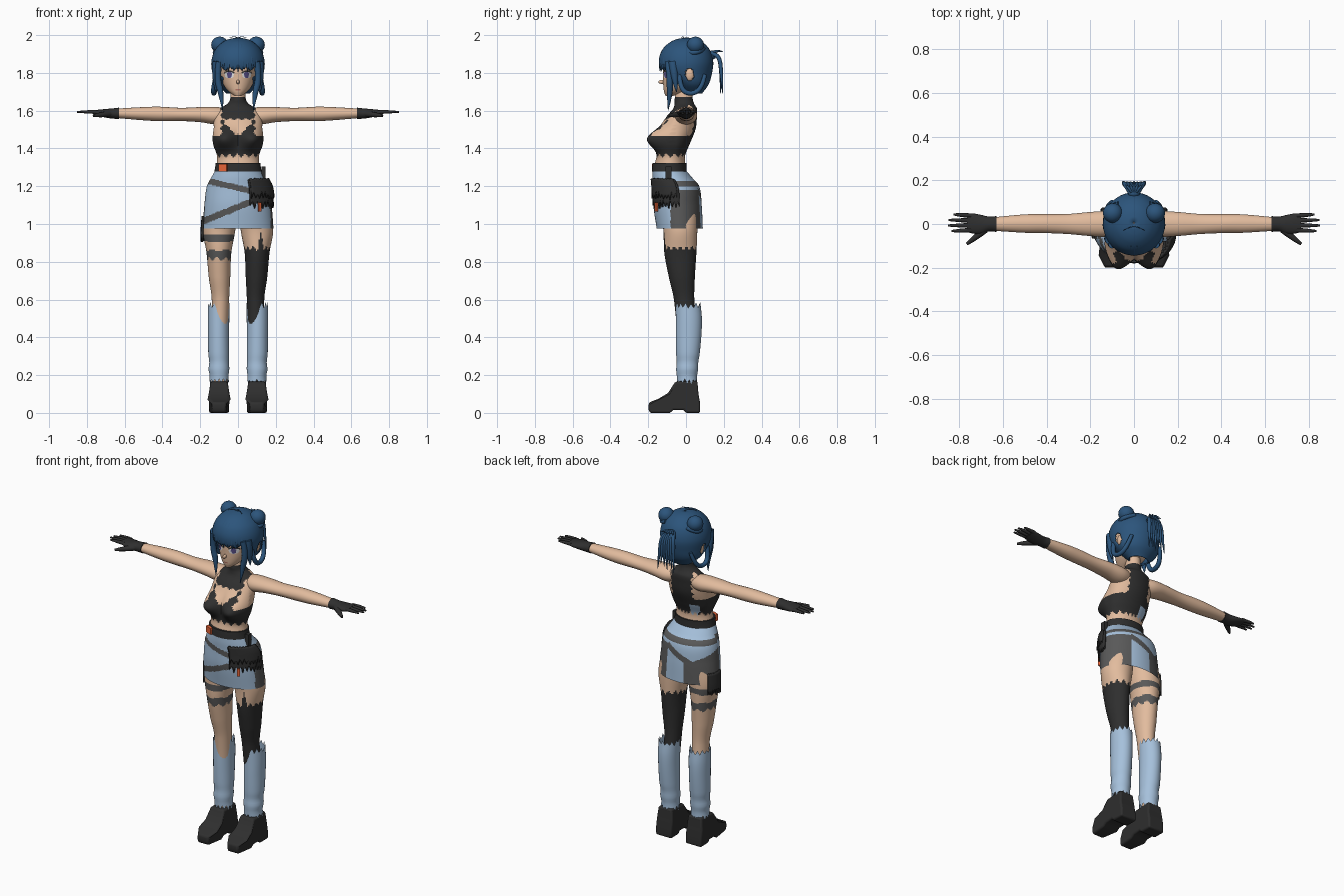
import bpy, bmesh, math, random
from math import sin, cos, radians, degrees, atan2, exp
from mathutils import Vector

random.seed(4)
if "Cube" in bpy.data.objects:
    bpy.data.objects.remove(bpy.data.objects["Cube"])


def material(name, *rgb):
    m = bpy.data.materials.new(name)
    m.use_nodes = True
    m.diffuse_color = (*rgb, 1)
    m.node_tree.nodes["Principled BSDF"].inputs["Base Color"].default_value = (*rgb, 1)
    return m


SKIN = material("skin", .76, .50, .34)
HAIR = material("blue hair", .025, .09, .2)
BLACK = material("charcoal cloth", .028, .028, .028)
GREY = material("grey cloth", .1, .1, .1)
DENIM = material("pale blue cloth", .38, .53, .71)
ORANGE = material("orange", .8, .13, .04)
WHITE = material("eye white", .85, .85, .85)
IRIS = material("violet iris", .1, .08, .25)
ROSE = material("lip rose", .5, .2, .15)


def finish(name, bm, mats):
    bmesh.ops.recalc_face_normals(bm, faces=bm.faces)
    me = bpy.data.meshes.new(name)
    bm.to_mesh(me)
    bm.free()
    for m in mats:
        me.materials.append(m)
    me.shade_smooth()
    me.set_sharp_from_angle(angle=radians(45))
    ob = bpy.data.objects.new(name, me)
    bpy.context.collection.objects.link(ob)
    return ob


def sample(keys, t):
    """Smooth interpolation of (t, centre u, centre v, radius u, radius v)."""
    i = max(k for k in range(len(keys) - 1) if k == 0 or keys[k][0] <= t)
    a, b = keys[i], keys[i + 1]
    p, q = keys[max(i - 1, 0)], keys[min(i + 2, len(keys) - 1)]
    h = b[0] - a[0]
    s = (t - a[0]) / h
    out = []
    for c in range(1, 5):
        ma = (b[c] - p[c]) / (b[0] - p[0]) * h
        mb = (q[c] - a[c]) / (q[0] - a[0]) * h
        d = b[c] - a[c]
        out.append(a[c] + s * ma + s * s * (3 * d - 2 * ma - mb) + s ** 3 * (ma + mb - 2 * d))
    return out


def loft(name, keys, mats, axis="z", n=32, rows=24, arc=None, jag=(0, 0), side=1,
         paint=None, warp=None):
    """Skin of elliptical sections; jag tears the ends, paint picks a slot (-1 cuts)."""
    bm = bmesh.new()
    grid = []
    cols = n + 1 if arc else n
    a0, a1 = arc or (0, 360)
    for r in range(rows + 1):
        t = keys[0][0] + (keys[-1][0] - keys[0][0]) * r / rows
        cu, cv, ru, rv = sample(keys, t)
        ring = []
        for j in range(cols):
            a = radians(a0 + (a1 - a0) * j / n)
            tear = jag[0] if r == 0 else jag[1] if r == rows else 0
            w = t + tear * (1 if j % 2 else -1) * random.uniform(.3, 1)
            u, v = cu + max(ru, .001) * cos(a), cv + max(rv, .001) * sin(a)
            co = {"z": (u, v, w), "x": (w, u, v), "y": (u, w, v)}[axis]
            co = warp(*co) if warp else co
            ring.append(bm.verts.new((co[0] * side, co[1], co[2])))
        grid.append(ring)
    for lo, hi in zip(grid, grid[1:]):
        for j in range(n):
            k = (j + 1) % cols
            bm.faces.new((lo[j], lo[k], hi[k], hi[j]))
    if not arc and not any(jag) and not (paint and name in ("hair", "skirt")):
        bm.faces.new(grid[0])
        bm.faces.new(grid[-1])
    if paint:
        cut = []
        for f in bm.faces:
            slot = paint(*f.calc_center_median())
            if slot < 0:
                cut.append(f)
            else:
                f.material_index = slot
        bmesh.ops.delete(bm, geom=cut, context="FACES")
    return finish(name, bm, mats)


def blob(name, loc, size, mat):
    bm = bmesh.new()
    bmesh.ops.create_uvsphere(bm, u_segments=24, v_segments=14, radius=1)
    for v in bm.verts:
        v.co = Vector(loc) + v.co * Vector(size)
    return finish(name, bm, [mat])


def box(name, loc, size, mat, turn=0):
    bm = bmesh.new()
    bmesh.ops.create_cube(bm, size=1)
    for v in bm.verts:
        v.co *= Vector(size)
    ob = finish(name, bm, [mat])
    ob.location, ob.rotation_euler.z = loc, radians(turn)
    return ob


def strand(name, pts, width, mat, tip=.1, root=1):
    """Tapered tube along a smooth path."""
    cu = bpy.data.curves.new(name, "CURVE")
    cu.dimensions, cu.bevel_depth, cu.bevel_resolution = "3D", width, 3
    cu.use_fill_caps = True
    sp = cu.splines.new("NURBS")
    sp.points.add(len(pts) - 1)
    for i, (p, c) in enumerate(zip(sp.points, pts)):
        p.co = (*c, 1)
        p.radius = root if i == 0 else tip if i == len(pts) - 1 else 1
    sp.order_u, sp.use_endpoint_u, sp.resolution_u = 3, True, 8
    cu.materials.append(mat)
    ob = bpy.data.objects.new(name, cu)
    bpy.context.collection.objects.link(ob)


def zig(v, period, amp):
    return amp * (4 * abs((v / period) % 1 - .5) - 1)


# Torso with halter top, chest window, open shoulders and a back patch
def bust(x, y, z):
    if y < -.06:
        g = exp(-((abs(x) - .07) ** 2 + (z - 1.45) ** 2) / .0032)
        return x * (1 + .16 * g), y - .07 * g, z
    return x, y, z


def torso_paint(x, y, z):
    a = degrees(atan2(y + .06, x))
    if z < 1.362 + zig(a, 23, .012) or z > 1.675:
        return 0
    if y < -.05 and 1.47 < z < 1.555 + zig(x, .04, .006) and abs(x) < .012 + (z - 1.465) * .8 + zig(z, .03, .006):
        return 0
    if z > 1.465 and abs(x) > .088 + zig(z, .035, .008) - (.02 if y > .01 else 0):
        return 0
    if y > -.02 and -.085 < x < -.03 and z < 1.425:
        return 2
    return 1


loft("torso", [(1.22, 0, -.08, .12, .08), (1.30, 0, -.085, .115, .083), (1.36, 0, -.08, .11, .075),
               (1.42, 0, -.067, .125, .085), (1.50, 0, -.045, .128, .095), (1.57, 0, -.022, .125, .08),
               (1.61, 0, -.005, .10, .063), (1.635, 0, -.008, .058, .052), (1.66, 0, -.012, .042, .048),
               (1.73, 0, -.008, .038, .042)],
     [SKIN, BLACK, DENIM], n=96, rows=116, paint=torso_paint, warp=bust)


# Skirt with wrapped stripes
def skirt_paint(x, y, z):
    a = degrees(atan2(y + .045, x))
    a = a + 360 if a < -90 else a
    if a < -12 or a > 188:
        return int(abs(z - 1.191 + .227 * x) < .016 and x < .08 or abs(z - 1.09 - .41 * x) < .018)
    vee = 1.09 + abs(a - 130) * .0011
    if abs(z - 1.212) < .014:
        return 1
    if a < 55:
        return int(z < 1.18)
    if a < 108:
        return int(abs(z - vee) < .02)
    return int(z < vee + .02)


SKIRT = [(.975, 0, -.033, .188, .122), (1.1, 0, -.045, .178, .128), (1.2, 0, -.052, .165, .122),
         (1.245, 0, -.072, .142, .105), (1.28, 0, -.087, .122, .09)]
loft("skirt", SKIRT, [DENIM, GREY], n=112, rows=64, paint=skirt_paint)

# Belt, buckle, hip pouches and straps
loft("belt", [(1.278, 0, -.088, .125, .092), (1.3, 0, -.088, .121, .091), (1.322, 0, -.087, .119, .09)],
     [BLACK], n=48, rows=3)
box("buckle", (-.078, -.163, 1.298), (.046, .018, .038), ORANGE, -22)


def shell(name, lo, hi, arc, grow, mat):
    keys = [(lo + (hi - lo) * i / 3,) for i in range(4)]
    keys = [(t, cu, cv, ru + grow, rv + grow)
            for (t,) in keys for cu, cv, ru, rv in [sample(SKIRT, max(t, .975))]]
    ob = loft(name, keys, [mat], n=18, rows=8, arc=arc, jag=(.025, .004))
    ob.modifiers.new("thickness", "SOLIDIFY").thickness = .012


shell("hip_pouch", 1.105, 1.235, (-70, 5), .012, BLACK)
shell("pouch_flap", 1.15, 1.24, (-68, 0), .02, BLACK)
shell("right_hip_pouch", .93, 1.04, (150, 192), .01, BLACK)
box("pouch_strap", (.135, -.093, 1.255), (.022, .03, .1), BLACK)
box("pouch_tag", (.115, -.158, 1.09), (.016, .012, .045), ORANGE, 35)


# Legs: torn stocking on the left, thigh straps on the right
def leg_paint(x, y, z):
    a = degrees(atan2(y + .03, abs(x) - .1))
    if x > 0:
        spike = .08 * max(0, 1 - abs(a + 75) / 12)
        return int(z < .872 + zig(a, 26, .012) + spike)
    low = .815 + zig(a, 40, .012) < z < .862 + zig(a, 60, .005)
    return 2 if low or abs(z - .927 - .004 * sin(radians(a))) < .017 else 0


LEG = [(.12, .1, .01, .04, .042), (.35, .1, .01, .045, .052), (.6, .093, -.01, .046, .054),
       (.72, .098, -.022, .057, .069), (.85, .101, -.03, .066, .085), (.97, .1, -.03, .086, .09),
       (1.1, .082, -.04, .08, .1)]
SOCK = [(.165, .1, .006, .052, .053), (.2, .1, .005, .05, .054), (.23, .101, .006, .055, .058),
        (.27, .1, .008, .052, .057), (.31, .102, .01, .055, .062), (.42, .103, .014, .056, .068),
        (.5, .103, .015, .057, .069), (.57, .102, .012, .057, .066)]
BOOT = [(-.2, .02), (-.196, .055), (-.145, .075), (-.095, .105), (-.057, .165), (.06, .17), (.066, .1),
        (.075, .05), (.075, 0), (0, 0), (-.012, .016), (-.065, .016), (-.085, 0), (-.19, 0)]
for s, word in ((1, "left"), (-1, "right")):
    loft(word + "_leg", LEG, [SKIN, BLACK, GREY], n=64, rows=150, side=s, paint=leg_paint)
    loft(word + "_sock", SOCK, [DENIM], n=28, rows=28, side=s, jag=(.016, .016))

    # Boots: extruded side profile with a tapered toe
    bm = bmesh.new()
    side_face = bm.faces.new([bm.verts.new((-.053, y, z)) for y, z in BOOT])
    new = bmesh.ops.extrude_face_region(bm, geom=[side_face])["geom"]
    bmesh.ops.translate(bm, vec=(.106, 0, 0), verts=[v for v in new if isinstance(v, bmesh.types.BMVert)])
    for v in bm.verts:
        v.co.x *= .68 if v.co.y < -.18 else .85 if v.co.z > .15 else 1
        v.co.x += .1 * s
    boot = finish(word + "_boot", bm, [BLACK])
    bev = boot.modifiers.new("rounding", "BEVEL")
    bev.width, bev.segments, bev.limit_method = .018, 3, "ANGLE"
    bev.angle_limit = radians(50)

    # Arms and gloved hands
    loft(word + "_arm", [(.05, 0, 1.575, .04, .035), (.11, 0, 1.573, .058, .046), (.2, 0, 1.579, .055, .04),
                         (.3, 0, 1.58, .046, .035), (.42, .002, 1.583, .043, .038), (.5, .002, 1.584, .042, .035),
                         (.64, 0, 1.586, .031, .025)], [SKIN], axis="x", n=32, rows=36, side=s)
    loft(word + "_glove", [(.63, 0, 1.586, .036, .03), (.665, 0, 1.585, .034, .027), (.7, -.002, 1.586, .044, .023),
                           (.74, .003, 1.589, .046, .016), (.765, .006, 1.592, .042, .011)],
         [BLACK], axis="x", n=28, rows=14, side=s)
    for i, reach in enumerate((.825, .848, .852, .835)):
        y = .038 - i * .022
        strand(f"{word}_finger_{i + 1}", [(s * .745, y, 1.592), (s * .79, y * 1.08, 1.595),
                                          (s * reach, y * 1.15, 1.593)], .0105, BLACK, .45)
    strand(word + "_thumb", [(s * .68, -.025, 1.583), (s * .725, -.06, 1.578), (s * .765, -.092, 1.573)],
           .016, BLACK, .4)

    # Ears, hair buns, side locks and looped braids
    blob(word + "_ear", (s * .112, .02, 1.79), (.016, .024, .034), SKIN)
    blob(word + "_bun", (s * .097, .05, 1.948), (.045, .045, .044), HAIR)
    strand(word + "_bun_wrap", [(s * .055, .05, 1.93), (s * .085, -.005, 1.915), (s * .125, .03, 1.905),
                                (s * .115, .08, 1.915), (s * .07, .09, 1.93)], .013, HAIR, 1)
    strand(word + "_side_lock", [(s * .1, -.095, 1.86), (s * .112, -.085, 1.77), (s * .088, -.085, 1.69),
                                 (s * .082, -.095, 1.60)], .017, HAIR, .05)
    strand(word + "_cheek_lock", [(s * .11, -.07, 1.86), (s * .12, -.06, 1.78), (s * .117, -.05, 1.7)],
           .024, HAIR, .1)
    strand(word + "_loop_braid", [(s * .115, -.035, 1.79), (s * .132, -.03, 1.71), (s * .128, .03, 1.685),
                                  (s * .12, .085, 1.72), (s * .1, .1, 1.79)], .013, HAIR, .8)


# Head with painted eyes and mouth
def face_paint(x, y, z):
    u = abs(x) - .046
    if y > -.03:
        return 0
    if abs(x) < .013 and abs(z - 1.711) < .0028:
        return 4
    if abs(z - 1.809 + u * u * 12) < .0045 and abs(u) < .027:
        return 3
    if (u / .024) ** 2 + ((z - 1.79) / .019) ** 2 < 1:
        return 2 if (u / .013) ** 2 + ((z - 1.791) / .018) ** 2 < 1 else 1
    return 0


loft("head", [(1.678, 0, -.088, .018, .02), (1.70, 0, -.06, .048, .056), (1.73, 0, -.032, .073, .088),
              (1.77, 0, -.015, .089, .107), (1.82, 0, -.005, .1, .117), (1.88, 0, 0, .1, .11),
              (1.93, 0, 0, .07, .08)], [SKIN, WHITE, IRIS, BLACK, ROSE], n=144, rows=110, paint=face_paint)
blob("nose", (0, -.126, 1.752), (.009, .02, .011), SKIN)


# Hair cap cut open for the face and ears
def hair_paint(x, y, z):
    if y < -.07 and z < 1.822 + zig(x, .045, .01):
        return -1
    return -1 if abs(x) > .08 and ((y - .02) / .024) ** 2 + ((z - 1.79) / .034) ** 2 < 1 else 0


cap = loft("hair", [(1.69, 0, .04, .06, .045), (1.74, 0, .03, .113, .09), (1.8, 0, .006, .135, .132),
                    (1.86, 0, 0, .141, .144), (1.92, 0, 0, .122, .127), (1.96, 0, .002, .085, .09),
                    (1.98, 0, .004, .045, .048), (1.987, 0, .005, .004, .004)],
           [HAIR], n=96, rows=80, paint=hair_paint)
cap.modifiers.new("thickness", "SOLIDIFY").thickness = .008

# Fringe locks
for i in range(9):
    x = (i - 4) * .026
    y = -.137 * math.sqrt(1 - (x / .15) ** 2)
    strand(f"fringe_{i + 1}", [(x * .55, y * .72, 1.945), (x * .9, y * 1.04, 1.89),
                               (x, y, 1.808 + .012 * (i % 2))], .017, HAIR, .1, .4)

# Ponytail with loose upper tips
blob("ponytail_knot", (0, .14, 1.895), (.026, .022, .024), HAIR)
for i in range(7):
    x = (i - 3) * .012
    strand(f"tail_{i + 1}", [(x * .3, .135, 1.9), (x, .175, 1.9), (x * 1.3, .188, 1.8),
                             (x * 1.5, .188 + .006 * cos(i), 1.69 + .016 * (i % 3))], .011, HAIR, .1)
for i in range(5):
    x = (i - 2) * .02
    strand(f"tail_tip_{i + 1}", [(0, .135, 1.9), (x * .6, .165, 1.925), (x, .198 - abs(x) * .4, 1.91)],
           .009, HAIR, .1)

# Stray hairs on the crown
for s in (1, -1):
    strand("stray_hair", [(0, -.01, 1.985), (s * .025, -.015, 1.998), (s * .05, -.03, 1.982)], .002, HAIR, .2)
